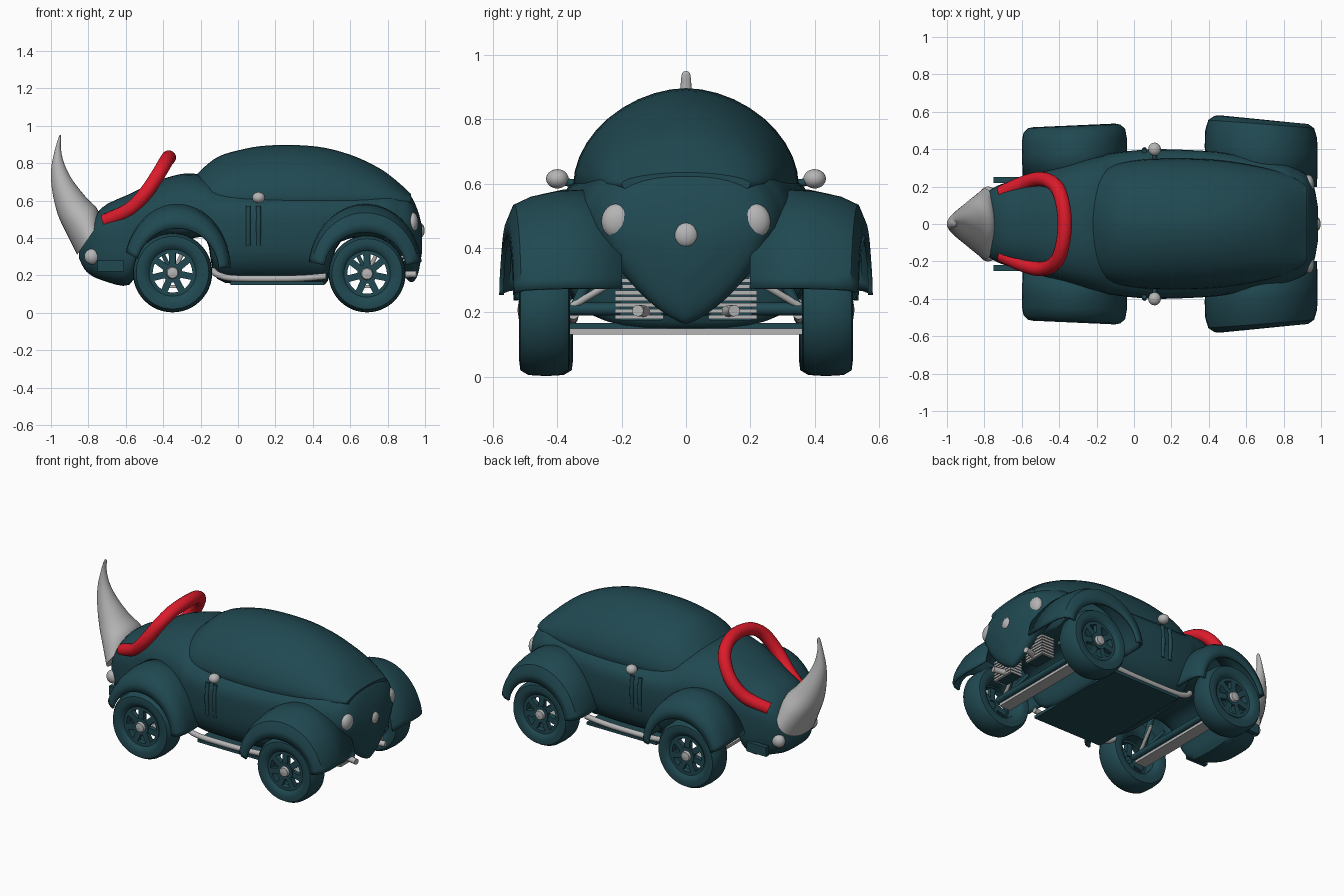
import bpy, bmesh, math
from mathutils import Vector, Matrix

if "Cube" in bpy.data.objects:
    bpy.data.objects.remove(bpy.data.objects["Cube"])


def material(name, col):
    m = bpy.data.materials.new(name)
    m.diffuse_color = (*col, 1)
    m.use_nodes = True
    m.node_tree.nodes["Principled BSDF"].inputs["Base Color"].default_value = m.diffuse_color
    return m


TEAL = material("dark teal", (0.0145, 0.066, 0.083))
GREY = material("light grey", (0.46, 0.46, 0.46))
RED = material("red", (0.72, 0.011, 0.024))


def finish(name, bm, mat):
    bmesh.ops.recalc_face_normals(bm, faces=bm.faces[:])
    me = bpy.data.meshes.new(name)
    bm.to_mesh(me)
    bm.free()
    me.materials.append(mat)
    ob = bpy.data.objects.new(name, me)
    bpy.context.collection.objects.link(ob)
    return ob


def skin(name, rows, mat, closed=True, caps=True, loop=False):
    """Skin a list of point rows with quads."""
    bm = bmesh.new()
    vs = [[bm.verts.new(p) for p in r] for r in rows]
    n = len(rows[0])
    for i in range(len(rows) if loop else len(rows) - 1):
        a, b = vs[i], vs[(i + 1) % len(rows)]
        for j in range(n if closed else n - 1):
            k = (j + 1) % n
            bm.faces.new((a[j], a[k], b[k], b[j]))
    if caps:
        bm.faces.new(vs[0])
        bm.faces.new(vs[-1])
    return finish(name, bm, mat)


def smooth(pts, k=5):
    """Catmull-Rom resampling of tuples."""
    out = []
    for i in range(len(pts) - 1):
        p = [Vector(pts[max(0, min(len(pts) - 1, i + d))]) for d in (-1, 0, 1, 2)]
        for s in range(k):
            t = s / k
            out.append(0.5 * (2 * p[1] + (p[2] - p[0]) * t
                       + (2 * p[0] - 5 * p[1] + 4 * p[2] - p[3]) * t * t
                       + (3 * p[1] - p[0] - 3 * p[2] + p[3]) * t ** 3))
    return out + [Vector(pts[-1])]


def spow(v, e):
    return math.copysign(abs(v) ** e, v)


def section(x, hw, zb, zm, zt, up, low, n=40):
    row = []
    for i in range(n):
        a = 2 * math.pi * i / n
        e = 2 / (up if math.sin(a) >= 0 else low)
        h = zt - zm if math.sin(a) >= 0 else zm - zb
        row.append((x, hw * spow(math.cos(a), e), zm + h * spow(math.sin(a), e)))
    return row


def tube(name, pts, r, mat, k=6):
    cu = bpy.data.curves.new(name, 'CURVE')
    cu.dimensions = '3D'
    cu.bevel_depth, cu.bevel_resolution, cu.use_fill_caps = r, 4, True
    q = smooth(pts, k)
    sp = cu.splines.new('POLY')
    sp.points.add(len(q) - 1)
    for p, v in zip(sp.points, q):
        p.co = (*v, 1)
    cu.materials.append(mat)
    ob = bpy.data.objects.new(name, cu)
    bpy.context.collection.objects.link(ob)


def ball(name, c, size, mat):
    bm = bmesh.new()
    bmesh.ops.create_uvsphere(bm, u_segments=24, v_segments=14, radius=1,
                              matrix=Matrix.Translation(c) @ Matrix.Diagonal((*size, 1)))
    return finish(name, bm, mat)


def box(name, c, size, mat, rot=Matrix.Identity(4)):
    bm = bmesh.new()
    bmesh.ops.create_cube(bm, size=1, matrix=rot @ Matrix.Translation(c) @ Matrix.Diagonal((*size, 1)))
    return finish(name, bm, mat)


def lathe(name, c, prof, mat, loop=True):
    """Revolve (radius, y) profile about the y axis through c."""
    rows = []
    for i in range(48):
        a = 2 * math.pi * i / 48
        rows.append([(c[0] + r * math.cos(a), c[1] + y, c[2] + r * math.sin(a)) for r, y in prof])
    return skin(name, rows, mat, closed=loop, caps=False, loop=True)


# Lower body with hood, raised over the wheels: x, half width, bottom, middle, top
body = [(-.85, .04, .29, .32, .35), (-.81, .14, .22, .35, .43), (-.73, .205, .175, .40, .56),
        (-.58, .25, .15, .44, .635), (-.52, .27, .30, .47, .665), (-.42, .30, .39, .50, .71),
        (-.28, .34, .39, .51, .745), (-.17, .365, .39, .51, .73), (-.11, .38, .18, .50, .70),
        (.11, .40, .155, .50, .68), (.40, .39, .155, .50, .68), (.48, .38, .17, .50, .68),
        (.55, .37, .38, .50, .68), (.78, .33, .38, .49, .68), (.86, .30, .24, .47, .665),
        (.92, .265, .165, .46, .63), (.96, .21, .20, .44, .55), (.985, .08, .33, .41, .46)]
skin("body_shell", [section(*p, 2.4, 1.4 if p[0] > .8 else 3.5) for p in smooth(body, 4)], TEAL)

# Cabin dome: x, half width, top
dome = [(-.26, .24, .70), (-.13, .31, .82), (0, .34, .868), (.17, .35, .895), (.41, .345, .89),
        (.60, .32, .845), (.76, .285, .77), (.86, .245, .695), (.925, .20, .635)]
skin("cabin_dome", [section(x, w, .55, .60, t, 1.85, 2) for x, w, t in smooth(dome, 4)], TEAL)

# Horn: front edge, back edge, half width
horn = [(-.86, .31, -.735, .49, .19), (-.92, .43, -.752, .555, .15), (-.965, .53, -.81, .615, .105),
        (-.993, .65, -.885, .71, .065), (-1, .76, -.93, .80, .036), (-.982, .86, -.947, .88, .02),
        (-.96, .935, -.945, .938, .014), (-.953, .95, -.948, .95, .004)]
rows = []
for fx, fz, bx, bz, w in smooth(horn, 4):
    rows.append([((fx + bx) / 2 + (fx - bx) / 2 * math.cos(a), w * math.sin(a),
                  (fz + bz) / 2 + (fz - bz) / 2 * math.cos(a))
                 for a in (2 * math.pi * i / 32 for i in range(32))])
skin("horn", rows, GREY)

# Red hoop over the hood
half = [(-.71, .165, .49), (-.58, .222, .552), (-.49, .24, .645), (-.42, .205, .75), (-.385, .125, .81)]
tube("red_hoop", half + [(-.37, 0, .83)] + [(x, -y, z) for x, y, z in reversed(half)], .039, RED)


def fender(name, cx, s, prof, a0, a1, taper):
    rows = []
    for i in range(33):
        a = math.radians(a0 + (a1 - a0) * i / 32)
        rows.append([(cx + rx * math.cos(a), s * (y + taper * math.cos(a)), .225 + rz * math.sin(a))
                     for y, rx, rz in prof])
    ob = skin(name, rows, TEAL, closed=False, caps=False)
    m = ob.modifiers.new("thickness", 'SOLIDIFY')
    m.thickness, m.offset = .014, 0


TYRE = [(.118, -.05), (.135, -.07), (.16, -.079), (.192, -.075), (.207, -.05), (.21, 0),
        (.207, .05), (.192, .075), (.16, .079), (.135, .07), (.118, .05)]


def wheel(tag, cx, s, cy, k):
    c = Vector((cx, s * cy, .21 * k + .002))
    lathe(tag + "_tyre", c, [(r * k, y) for r, y in TYRE], TEAL)
    lathe(tag + "_rim", c, [(.106, s * .02), (.106, s * .06), (.125, s * .06), (.125, s * .02)], TEAL)
    for i in range(7):
        rot = Matrix.Translation(c) @ Matrix.Rotation(2 * math.pi * i / 7 + .2, 4, 'Y')
        box(tag + "_spoke", (.075, s * .045, 0), (.10, .03, .036), TEAL, rot)
    lathe(tag + "_hub", c, [(.001, s * .04), (.052, s * .04), (.052, s * .065), (.001, s * .065)], TEAL)
    lathe(tag + "_hub_cap", c, [(.001, s * .06), (.034, s * .06), (.028, s * .08), (.001, s * .084)], GREY)


for s in (1, -1):
    side = "left" if s < 0 else "right"
    # Fenders: profile of y, x radius, z radius from crown to lip
    fender("front_fender_" + side, -.325, s,
           [(.25, .275, .345), (.38, .28, .35), (.45, .28, .335), (.495, .272, .31),
            (.515, .25, .27), (.52, .222, .225)], 3, 163, .01)
    fender("rear_fender_" + side, .68, s,
           [(.22, .295, .355), (.40, .298, .345), (.48, .295, .328), (.53, .28, .305),
            (.55, .25, .255), (.552, .22, .205)], 8, 172, -.022)
    wheel("front_wheel_" + side, -.35, s, .43, 1.01)
    wheel("rear_wheel_" + side, .69, s, .44, .98)
    # Mirrors
    ball("mirror_" + side, (.11, s * .40, .615), (.034, .035, .03), GREY)
    tube("mirror_stalk_" + side, [(.11, s * .33, .60), (.11, s * .38, .605)], .012, TEAL)
    # Lamps
    ball("headlamp_" + side, (-.78, s * .165, .30), (.042, .035, .042), GREY)
    ball("tail_lamp_" + side, (.932, s * .213, .483), (.032, .05, .055), GREY)
    # Door ribs and nose plates
    for x in (.055, .11):
        tube("door_rib_" + side, [(x, s * .388, .36), (x, s * .398, .47), (x, s * .388, .57)], .013, TEAL)
    box("nose_plate_" + side, (-.68, s * .235, .25), (.14, .03, .06), TEAL)
    # Running board
    tube("running_board_" + side, [(-.14, s * .345, .23), (-.10, s * .35, .20), (0, s * .352, .183),
                                   (.30, s * .352, .183), (.47, s * .35, .195)], .017, GREY)
    # Finned engine banks and exhausts
    for i in range(7):
        box("engine_fin_" + side, (.845, s * .145, .185 + i * .019), (.09, .15, .013), GREY)
    box("engine_block_" + side, (.84, s * .14, .24), (.07, .13, .13), TEAL)
    tube("exhaust_" + side, [(.86, s * .12, .20), (.91, s * .14, .205), (.955, s * .15, .205)], .018, GREY)
    # Suspension arms
    for ax in (-.35, .69):
        for dx, m in ((-.05, TEAL), (.05, GREY)):
            tube("suspension_arm_" + side, [(ax, s * .37, .21), (ax + dx, s * .20, .31)], .011, m)
        tube("shock_" + side, [(ax, s * .35, .20), (ax, s * .25, .42)], .018, TEAL)

# Floor pan below the running boards
box("floor_pan", (.21, 0, .157), (.50, .72, .018), TEAL)

# Centre tail lamp
ball("centre_tail_lamp", (.972, 0, .44), (.026, .04, .04), GREY)

# Axles and flat cross bars
for ax in (-.35, .69):
    tube("axle", [(ax, -.42, .21), (ax, .42, .21)], .02, TEAL)
    box("cross_bar", (ax, 0, .14), (.08, .72, .018), GREY)

# Smooth shading with sharp edges kept
for ob in bpy.data.objects:
    ob.select_set(ob.type == 'MESH')
    if ob.type == 'MESH':
        bpy.context.view_layer.objects.active = ob
bpy.ops.object.shade_smooth_by_angle(angle=math.radians(40))
